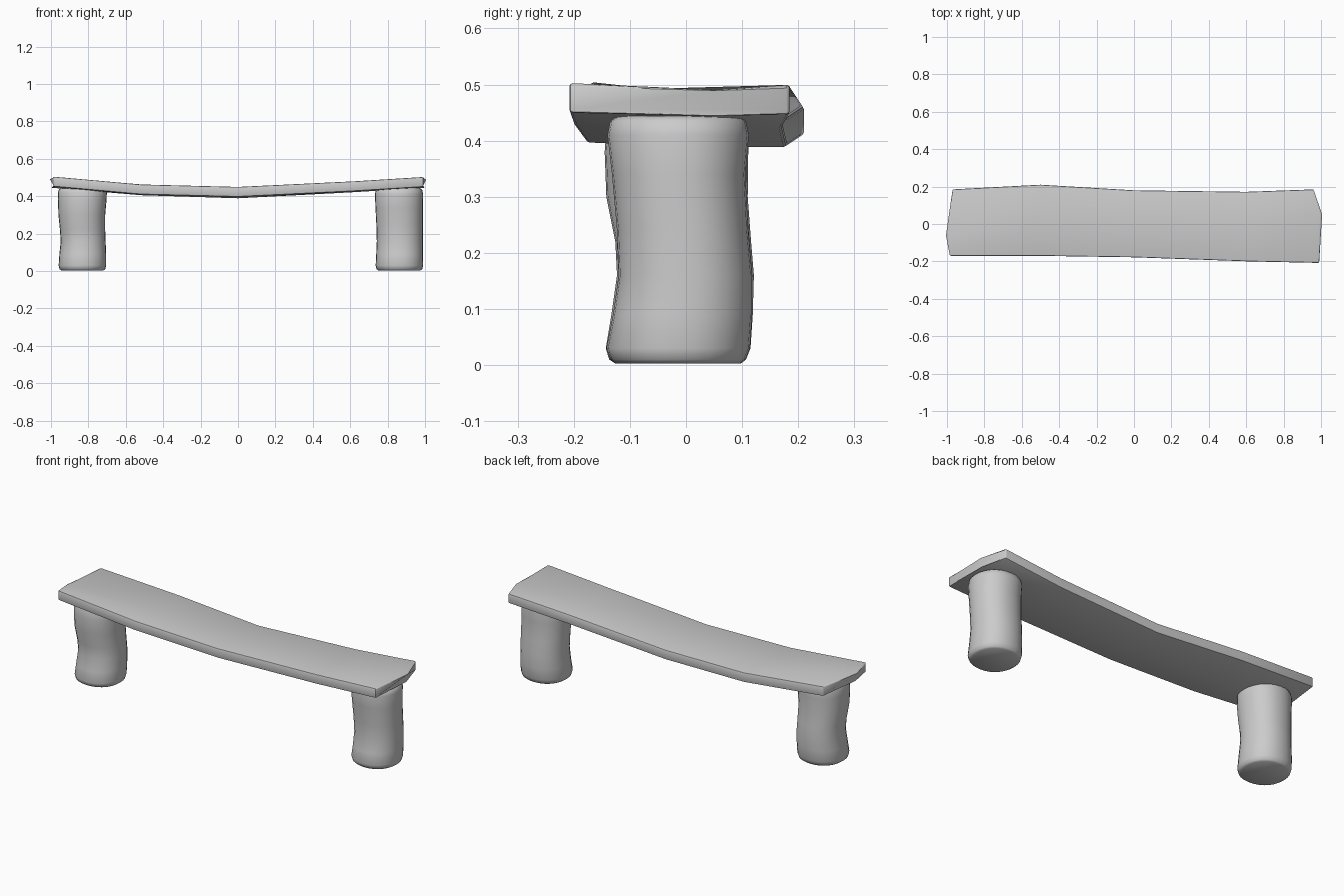
import bpy, bmesh, math

def finish(name, bm, bevel, angle):
    bmesh.ops.recalc_face_normals(bm, faces=bm.faces)
    mesh = bpy.data.meshes.new(name)
    bm.to_mesh(mesh)
    bm.free()
    ob = bpy.data.objects.new(name, mesh)
    bpy.context.collection.objects.link(ob)
    bpy.ops.object.select_all(action='DESELECT')
    bpy.context.view_layer.objects.active = ob
    ob.select_set(True)
    if bevel:
        mod = ob.modifiers.new("worn_edges", 'BEVEL')
        mod.width, mod.segments = bevel, 2
        mod.limit_method, mod.angle_limit = 'ANGLE', math.radians(50)
        bpy.ops.object.modifier_apply(modifier=mod.name)
    bpy.ops.object.shade_smooth_by_angle(angle=math.radians(angle))
    return ob

def loft(name, rings, bevel, angle):
    bm = bmesh.new()
    loops = [[bm.verts.new(p) for p in r] for r in rings]
    n = len(loops[0])
    for a, b in zip(loops, loops[1:]):
        for i in range(n):
            bm.faces.new((a[i], a[(i + 1) % n], b[(i + 1) % n], b[i]))
    bm.faces.new(loops[0])
    bm.faces.new(loops[-1])
    return finish(name, bm, bevel, angle)

# Sagging seat slab: (x, y, top z) at front, middle and back of each station
stations = [
    [(-0.985, -0.17, 0.505), (-1.0, -0.06, 0.493), (-0.97, 0.185, 0.500)],
    [(-0.52, -0.17, 0.463), (-0.52, 0.0, 0.455), (-0.50, 0.21, 0.462)],
    [(0.0, -0.178, 0.450), (0.0, 0.0, 0.440), (0.0, 0.18, 0.442)],
    [(0.62, -0.20, 0.480), (0.60, 0.0, 0.466), (0.60, 0.172, 0.475)],
    [(0.99, -0.208, 0.503), (1.0, 0.05, 0.491), (0.96, 0.185, 0.500)],
]
thick = 0.053
seat_rings = []
for s in stations:
    top = list(s)
    bottom = [(x, y, z - thick) for x, y, z in reversed(s)]
    # underside is close to flat across its width
    fx, fy, fz = bottom[2]
    bx, by, bz = bottom[0]
    mx, my, _ = bottom[1]
    bottom[1] = (mx, my, (fz + bz) / 2 - 0.004)
    seat_rings.append(top + bottom)
loft("seat", seat_rings, 0.006, 40)

# Wobbly round legs: (z, centre x, centre y, x radius, y radius)
left_profile = [
    (0.003, -0.832, -0.014, 0.112, 0.112), (0.010, -0.832, -0.015, 0.122, 0.122),
    (0.030, -0.832, -0.014, 0.127, 0.129), (0.09, -0.830, -0.007, 0.125, 0.126),
    (0.16, -0.828, -0.001, 0.120, 0.122), (0.22, -0.831, -0.005, 0.121, 0.121),
    (0.30, -0.835, -0.016, 0.125, 0.126), (0.38, -0.833, -0.017, 0.130, 0.128),
    (0.42, -0.832, -0.015, 0.131, 0.127), (0.437, -0.832, -0.015, 0.125, 0.121),
    (0.443, -0.832, -0.015, 0.110, 0.108)]
right_profile = [
    (0.003, 0.863, -0.014, 0.112, 0.112), (0.010, 0.863, -0.014, 0.122, 0.120),
    (0.030, 0.863, -0.014, 0.127, 0.128), (0.09, 0.864, -0.006, 0.125, 0.124),
    (0.16, 0.865, -0.001, 0.123, 0.119), (0.24, 0.864, -0.006, 0.124, 0.117),
    (0.34, 0.862, -0.013, 0.127, 0.119), (0.41, 0.861, -0.014, 0.129, 0.126),
    (0.435, 0.861, -0.014, 0.124, 0.121), (0.444, 0.861, -0.014, 0.110, 0.108)]

def ring(z, cx, cy, rx, ry, n=28):
    # slightly squared circle
    pts = []
    for i in range(n):
        a = 2 * math.pi * i / n
        c, s = math.cos(a), math.sin(a)
        pts.append((cx + rx * math.copysign(abs(c) ** 0.93, c),
                    cy + ry * math.copysign(abs(s) ** 0.93, s), z))
    return pts

for name, profile in (("left_leg", left_profile), ("right_leg", right_profile)):
    loft(name, [ring(*p) for p in profile], 0, 60)
